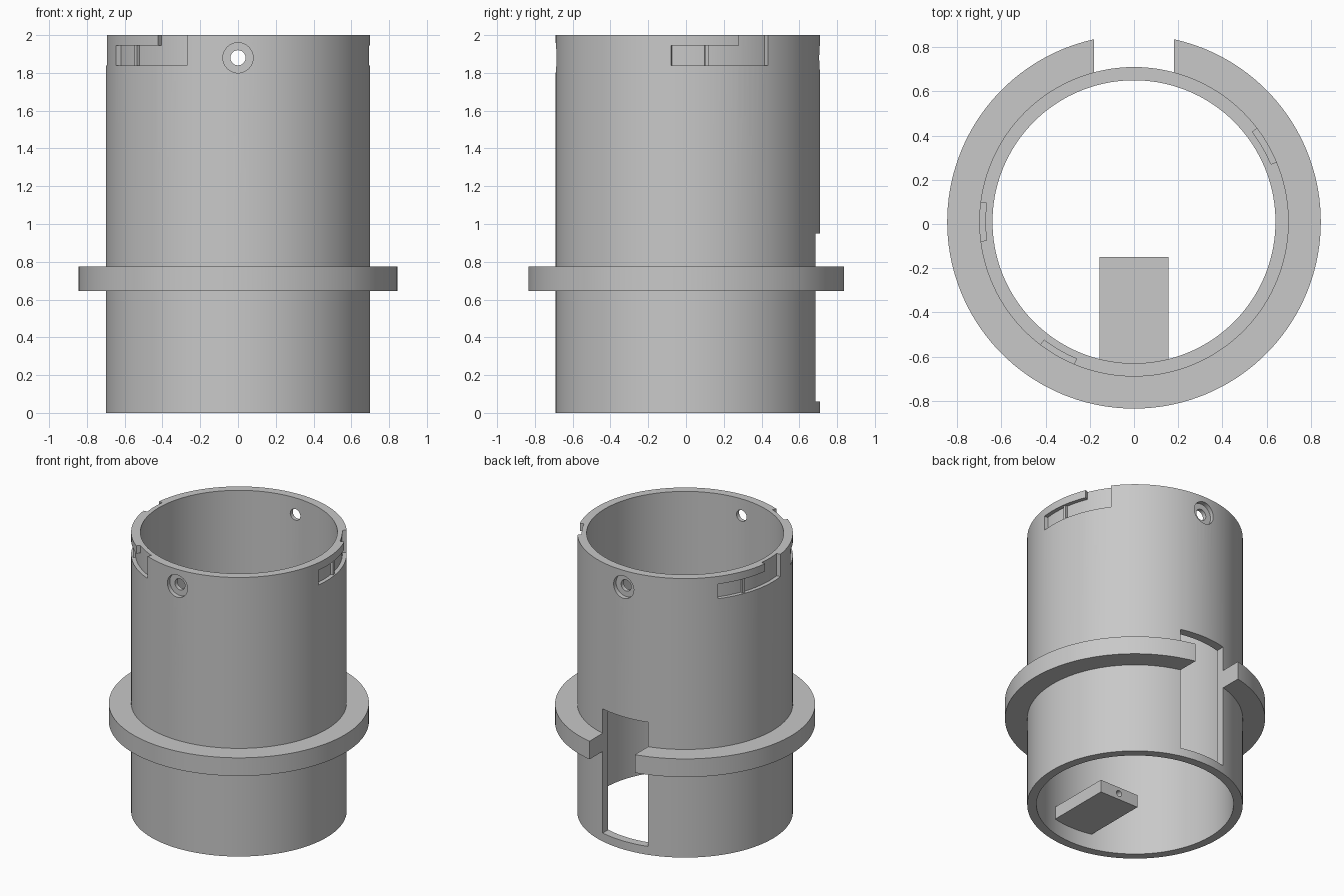
import bpy, bmesh
from math import radians, cos, sin, pi
from mathutils import Matrix, Vector

if "Cube" in bpy.data.objects:
    bpy.data.objects.remove(bpy.data.objects["Cube"])

CY = 0.01            # tube axis offset along y
OUTER, INNER = 0.70, 0.64
GROOVE_R = 0.672     # floor radius of the locking grooves

grey = bpy.data.materials.new("plain_grey")
grey.use_nodes = True
colour = (0.58, 0.58, 0.58, 1)
grey.diffuse_color = colour
grey.node_tree.nodes["Principled BSDF"].inputs["Base Color"].default_value = colour


def finish(name, bm):
    bmesh.ops.recalc_face_normals(bm, faces=bm.faces)
    mesh = bpy.data.meshes.new(name)
    bm.to_mesh(mesh)
    bm.free()
    mesh.materials.append(grey)
    obj = bpy.data.objects.new(name, mesh)
    bpy.context.collection.objects.link(obj)
    return obj


def box(name, x, y, z):
    bm = bmesh.new()
    bmesh.ops.create_cube(bm, size=1)
    for v in bm.verts:
        v.co = Vector([lo + (c + 0.5) * (hi - lo) for c, (lo, hi) in zip(v.co, (x, y, z))])
    return finish(name, bm)


def rod_y(name, radius, y0, y1, z):
    bm = bmesh.new()
    place = Matrix.Translation((0, (y0 + y1) / 2, z)) @ Matrix.Rotation(pi / 2, 4, 'X')
    bmesh.ops.create_cone(bm, cap_ends=True, segments=40, radius1=radius, radius2=radius,
                          depth=abs(y1 - y0), matrix=place)
    return finish(name, bm)


def sector(name, r0, r1, a0, a1, z0, z1, steps=12):
    """Curved bar between two radii, angles in degrees."""
    bm = bmesh.new()
    rings = []
    for i in range(steps + 1):
        a = radians(a0 + (a1 - a0) * i / steps)
        rings.append([bm.verts.new((r * cos(a), CY + r * sin(a), z))
                      for r, z in ((r0, z0), (r1, z0), (r1, z1), (r0, z1))])
    for p, q in zip(rings, rings[1:]):
        for j in range(4):
            k = (j + 1) % 4
            bm.faces.new((p[j], p[k], q[k], q[j]))
    bm.faces.new(rings[0])
    bm.faces.new(rings[-1])
    return finish(name, bm)


def cut(obj, cutters):
    for c in cutters:
        mod = obj.modifiers.new("cut", 'BOOLEAN')
        mod.operation, mod.solver, mod.object = 'DIFFERENCE', 'EXACT', c
    dg = bpy.context.evaluated_depsgraph_get()
    mesh = bpy.data.meshes.new_from_object(obj.evaluated_get(dg))
    obj.modifiers.clear()
    obj.data = mesh
    for c in cutters:
        bpy.data.objects.remove(c)


def smooth(obj):
    bpy.ops.object.select_all(action='DESELECT')
    obj.select_set(True)
    bpy.context.view_layer.objects.active = obj
    bpy.ops.object.shade_smooth_by_angle(angle=radians(30))


# Tube with collar, revolved from one profile
profile = [(INNER, 0), (OUTER, 0), (OUTER, 0.645), (0.845, 0.645),
           (0.845, 0.775), (OUTER, 0.775), (OUTER, 2), (INNER, 2)]
bm = bmesh.new()
verts = [bm.verts.new((r, CY, z)) for r, z in profile]
edges = [bm.edges.new((verts[i - 1], verts[i])) for i in range(len(verts))]
bmesh.ops.spin(bm, geom=verts + edges, cent=(0, CY, 0), axis=(0, 0, 1),
               angle=2 * pi, steps=144, use_merge=True)
bmesh.ops.remove_doubles(bm, verts=bm.verts, dist=0.0001)
tube = finish("collared_tube", bm)

# Rear window, running through the collar
cutters = [box("window_cutter", (-0.18, 0.18), (0.4, 1.0), (0.06, 0.95))]

# Counterbored screw holes, front and back
for side in (-1, 1):
    cutters.append(rod_y("bore_cutter", 0.08, CY + side * 0.668, CY + side * 0.8, 1.88))
    cutters.append(rod_y("hole_cutter", 0.04, CY + side * 0.5, CY + side * 0.75, 1.88))

# Locking grooves: an open entry and a sideways channel
entries = (30, 180, 240)
for a in entries:
    cutters.append(sector("entry_cutter", GROOVE_R, 0.75, a - 7.2, a + 7.2, 1.84, 2.1))
    cutters.append(sector("channel_cutter", GROOVE_R, 0.75, a - 37.3, a - 5, 1.84, 1.945))
cut(tube, cutters)
smooth(tube)

# Small detent ridge in each channel
for i, a in enumerate(entries):
    sector(f"detent_ridge_{i + 1}", 0.66, 0.69, a - 22.4, a - 20.8, 1.835, 1.95, 2)

# Inner mounting block with a blind hole in its end
block = box("mounting_block", (-0.155, 0.155), (-0.65, -0.15), (0.11, 0.2))
cut(block, [rod_y("block_hole_cutter", 0.022, -0.4, -0.1, 0.155)])
smooth(block)
